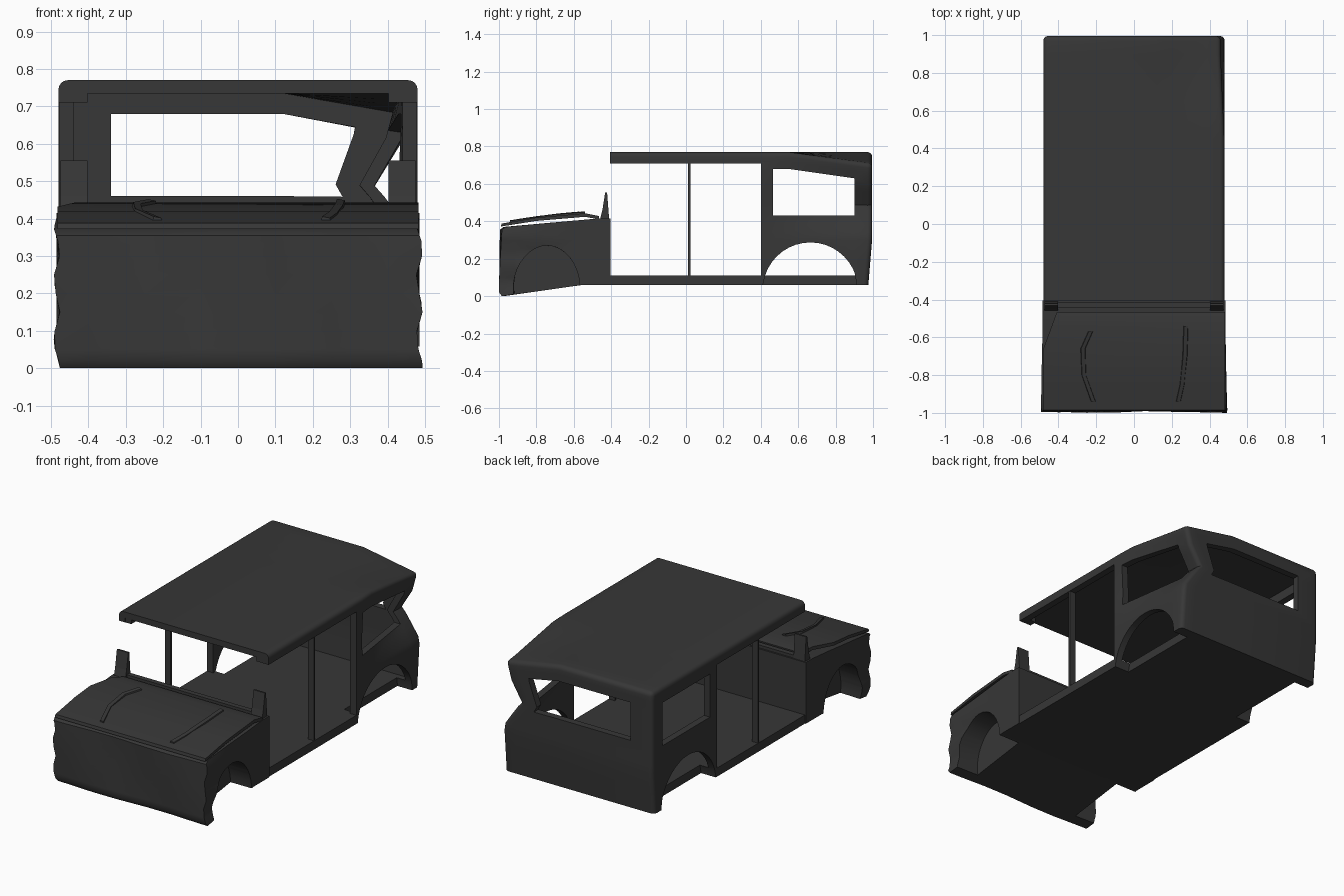
import bpy, bmesh, math
from mathutils import Vector

cube = bpy.data.objects.get("Cube")
if cube:
    bpy.data.objects.remove(cube, do_unlink=True)

paint = bpy.data.materials.new("charcoal_paint")
paint.use_nodes = True
COLOR = (0.038, 0.038, 0.038, 1)
paint.diffuse_color = COLOR
paint.node_tree.nodes["Principled BSDF"].inputs["Base Color"].default_value = COLOR


def add(name, bm):
    bmesh.ops.recalc_face_normals(bm, faces=bm.faces)
    mesh = bpy.data.meshes.new(name)
    bm.to_mesh(mesh)
    bm.free()
    mesh.materials.append(paint)
    ob = bpy.data.objects.new(name, mesh)
    bpy.context.collection.objects.link(ob)
    return ob


def prism(name, profile, x0, x1):
    """Extrude a (y, z) outline from x0 to x1."""
    bm = bmesh.new()
    face = bm.faces.new([bm.verts.new((x0, y, z)) for y, z in profile])
    ext = bmesh.ops.extrude_face_region(bm, geom=[face])["geom"]
    verts = [g for g in ext if isinstance(g, bmesh.types.BMVert)]
    bmesh.ops.translate(bm, verts=verts, vec=(x1 - x0, 0, 0))
    return add(name, bm)


def box(name, x0, x1, y0, y1, z0, z1):
    return prism(name, [(y0, z0), (y1, z0), (y1, z1), (y0, z1)], x0, x1)


def arch(y, z, ry, rz, x0, x1, n=40):
    ring = [(y + ry * math.cos(2 * math.pi * i / n),
             z + rz * math.sin(2 * math.pi * i / n)) for i in range(n)]
    return prism("arch_cutter", ring, x0, x1)


def activate(ob):
    bpy.ops.object.select_all(action="DESELECT")
    ob.select_set(True)
    bpy.context.view_layer.objects.active = ob


def cut(ob, cutter):
    activate(ob)
    mod = ob.modifiers.new("cut", "BOOLEAN")
    mod.operation, mod.solver, mod.object = "DIFFERENCE", "EXACT", cutter
    bpy.ops.object.modifier_apply(modifier=mod.name)
    bpy.data.objects.remove(cutter, do_unlink=True)


def bevel_edges(ob, width, rule):
    bm = bmesh.new()
    bm.from_mesh(ob.data)
    edges = [e for e in bm.edges if rule((e.verts[0].co + e.verts[1].co) / 2)]
    bmesh.ops.bevel(bm, geom=edges, offset=width, segments=4, profile=0.5, affect="EDGES")
    bm.to_mesh(ob.data)
    bm.free()


def crumple(ob, slices, move):
    """Slice the mesh along each axis, then displace every vertex."""
    bm = bmesh.new()
    bm.from_mesh(ob.data)
    for axis, values in enumerate(slices):
        normal = Vector((0, 0, 0))
        normal[axis] = 1
        for v in values:
            geom = bm.verts[:] + bm.edges[:] + bm.faces[:]
            bmesh.ops.bisect_plane(bm, geom=geom, dist=1e-5, plane_co=normal * v, plane_no=normal)
    bmesh.ops.triangulate(bm, faces=bm.faces)
    for v in bm.verts:
        v.co += Vector(move(*v.co))
    bm.to_mesh(ob.data)
    bm.free()


def smooth(ob, angle=30):
    activate(ob)
    bpy.ops.object.shade_smooth_by_angle(angle=math.radians(angle))


def ramp(v, a, b):
    return max(0.0, min(1.0, (v - a) / (b - a)))


# Cabin shell: roof, floor, quarter panels and tailgate
cabin = box("cabin_shell", -0.48, 0.48, -0.405, 0.995, 0.06, 0.77)
bevel_edges(cabin, 0.025, lambda m: (m.z > 0.7 and (abs(m.x) > 0.4 or m.y > 0.9))
            or (m.y > 0.9 and abs(m.x) > 0.4))
cut(cabin, box("interior", -0.44, 0.44, -0.6, 0.955, 0.11, 0.735))
cut(cabin, box("doors", -0.7, 0.7, -0.6, 0.4, 0.11, 0.71))
cut(cabin, box("side_windows", -0.7, 0.7, 0.465, 0.9, 0.43, 0.68))
cut(cabin, box("rear_window", -0.34, 0.34, 0.9, 1.2, 0.46, 0.68))
for s in (-1, 1):
    cut(cabin, arch(0.665, 0.03, 0.255, 0.257, s * 0.385, s * 0.6))


# Crushed rear corner on the left side
def corner_dent(x, y, z):
    if z < 0.5:
        push = 0.115 * ramp(z, 0.33, 0.5)
    elif z < 0.66:
        push = 0.115 - 0.07 * ramp(z, 0.5, 0.66)
    else:
        push = 0.045 - 0.03 * ramp(z, 0.66, 0.77)
    dx = -push * ramp(x, 0.12, 0.44) * ramp(y, 0.42, 0.9)
    dz = -0.06 * ramp(x, 0.12, 0.48) * ramp(y, 0.55, 0.97) * ramp(z, 0.45, 0.66)
    dy = -0.02 * ramp(y, 0.9, 0.95) * (1 - ramp(z, 0.06, 0.3))
    return dx, dy, dz


crumple(cabin, ([0.12, 0.2, 0.3, 0.4], [0.45, 0.55, 0.7, 0.8, 0.9],
                [0.2, 0.3, 0.34, 0.4, 0.46, 0.5, 0.55, 0.6, 0.66, 0.72]), corner_dent)
smooth(cabin)

# Engine bay with front wheel wells
bay = prism("engine_bay", [(-0.985, 0), (-0.55, 0.06), (-0.405, 0.06), (-0.405, 0.415),
                           (-0.47, 0.415), (-0.975, 0.37), (-0.995, 0.355), (-1, 0.02)], -0.485, 0.485)
for s in (-1, 1):
    cut(bay, arch(-0.745, 0.04, 0.178, 0.23, s * 0.35, s * 0.6))


def fender_dent(x, y, z):
    front = 1 - ramp(y, -0.98, -0.6)
    side = ramp(abs(x), 0.38, 0.48) * (1 if x > 0 else -1)
    wave = 0.009 * math.sin(z * 40 + x * 3) * front
    return side * wave, 0.006 * front * (1 + math.sin(x * 9 + z * 8)), 0


crumple(bay, ([-0.4, -0.25, -0.1, 0.1, 0.25, 0.4], [-0.92, -0.8, -0.6],
              [0.05, 0.1, 0.15, 0.2, 0.25, 0.3, 0.34]), fender_dent)
smooth(bay, 40)

# Buckled hood panel with one torn rear corner
hood = prism("hood", [(-0.99, 0.372), (-0.8, 0.402), (-0.54, 0.424), (-0.465, 0.41),
                      (-0.465, 0.428), (-0.54, 0.443), (-0.8, 0.42), (-0.985, 0.388)], -0.482, 0.482)
bm = bmesh.new()
bm.from_mesh(hood.data)
res = bmesh.ops.bisect_plane(bm, geom=bm.verts[:] + bm.edges[:] + bm.faces[:],
                             plane_co=(-0.48, -0.66, 0), plane_no=(-0.19, 0.07, 0), clear_outer=True)
bmesh.ops.holes_fill(bm, edges=[e for e in bm.edges if e.is_boundary])
bm.to_mesh(hood.data)
bm.free()
smooth(hood, 20)

# Raised hood creases
creases = {"right_hood_crease": [(-0.23, -0.57), (-0.27, -0.66), (-0.265, -0.8), (-0.215, -0.94)],
           "left_hood_crease": [(0.275, -0.54), (0.27, -0.7), (0.255, -0.85), (0.235, -0.94)]}
for name, path in creases.items():
    bm = bmesh.new()
    rows = []
    for x, y in path:
        z = 0.443 - 0.055 * ramp(-y, 0.54, 0.985) ** 1.4
        rows.append([bm.verts.new((x + dx, y, z + dz)) for dx, dz in
                     ((-0.015, -0.01), (-0.01, 0.01), (0.01, 0.006), (0.015, -0.01))])
    for a, b in zip(rows, rows[1:]):
        for i in range(4):
            j = (i + 1) % 4
            bm.faces.new((a[i], a[j], b[j], b[i]))
    bm.faces.new(rows[0])
    bm.faces.new(rows[-1])
    add(name, bm)

# Cowl ridge below the missing windscreen
box("cowl", -0.41, 0.41, -0.445, -0.415, 0.4, 0.432)

# Door pillars, broken windscreen pillars and their roof stubs
for side, s in (("right", -1), ("left", 1)):
    box(side + "_door_pillar", s * 0.44, s * 0.478, 0.012, 0.024, 0.1, 0.72)
    prism(side + "_windscreen_pillar", [(-0.462, 0.4), (-0.41, 0.4), (-0.422, 0.555),
                                        (-0.432, 0.555), (-0.447, 0.46)], s * 0.402, s * 0.475)
    box(side + "_roof_stub", s * 0.402, s * 0.475, -0.404, -0.36, 0.71, 0.745)
